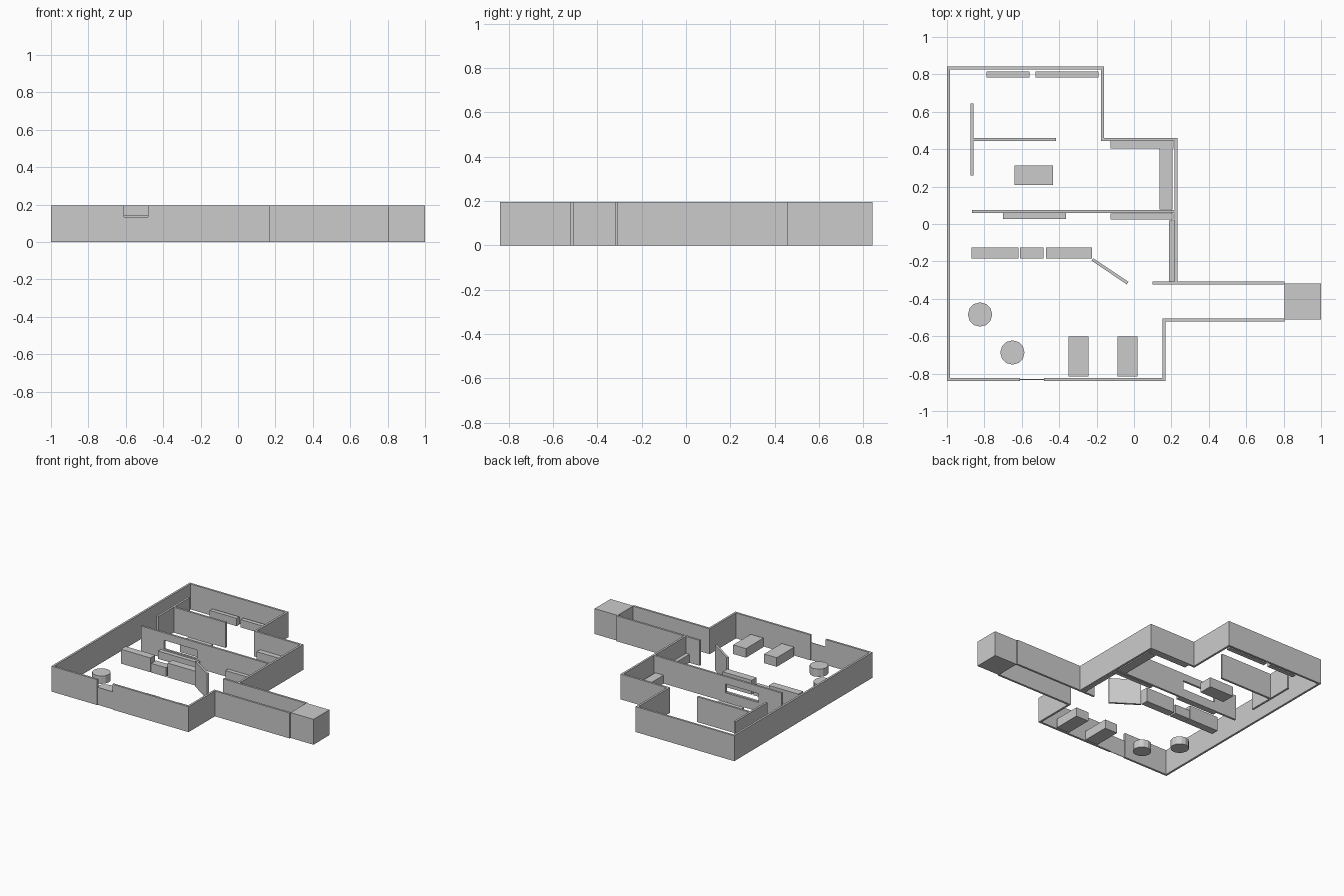
import bpy, bmesh
from mathutils import Vector

if "Cube" in bpy.data.objects:
    bpy.data.objects.remove(bpy.data.objects["Cube"])

H = 0.195   # wall height
T = 0.016   # wall thickness


def finish(name, bm):
    bmesh.ops.recalc_face_normals(bm, faces=bm.faces)
    me = bpy.data.meshes.new(name)
    bm.to_mesh(me)
    bm.free()
    ob = bpy.data.objects.new(name, me)
    bpy.context.collection.objects.link(ob)
    return ob


def box(name, x0, x1, y0, y1, z1, z0=0.0):
    bm = bmesh.new()
    bmesh.ops.create_cube(bm, size=1)
    for v in bm.verts:
        v.co = ((x0 + x1) / 2 + v.co.x * (x1 - x0),
                (y0 + y1) / 2 + v.co.y * (y1 - y0),
                (z0 + z1) / 2 + v.co.z * (z1 - z0))
    return finish(name, bm)


def wall(name, path, t=T, h=H):
    """Wall with mitred corners along a centre line."""
    pts = [Vector(p) for p in path]
    dirs = [(b - a).normalized() for a, b in zip(pts, pts[1:])]
    norms = [Vector((-d.y, d.x)) for d in dirs]
    bm = bmesh.new()
    rings = []
    for i, p in enumerate(pts):
        n0, n1 = norms[max(i - 1, 0)], norms[min(i, len(norms) - 1)]
        m = (n0 + n1) / (1 + n0.dot(n1)) * t / 2
        l, r = p + m, p - m
        rings.append([bm.verts.new((q.x, q.y, z))
                      for q, z in ((l, 0), (r, 0), (r, h), (l, h))])
    for a, b in zip(rings, rings[1:]):
        for k in range(4):
            j = (k + 1) % 4
            bm.faces.new((a[k], a[j], b[j], b[k]))
    bm.faces.new(rings[0])
    bm.faces.new(rings[-1])
    return finish(name, bm)


# Outer shell, open at the front window and the corridor
wall("outer_wall_main", [(-0.61, -0.832), (-0.992, -0.832), (-0.992, 0.834), (-0.168, 0.834),
                         (-0.168, 0.453), (0.225, 0.453), (0.225, -0.308)])
wall("outer_wall_front", [(0.805, -0.513), (0.16, -0.513), (0.16, -0.832), (-0.48, -0.832)])
wall("corridor_back_wall", [(0.10, -0.316), (0.805, -0.316)])
box("corridor_end_block", 0.805, 1.0, -0.511, -0.318, H)
box("front_low_panel", -0.61, -0.48, -0.834, -0.830, 0.135)

# Inner partitions
wall("partition_side", [(-0.866, 0.26), (-0.866, 0.644)])
wall("partition_back", [(-0.858, 0.453), (-0.418, 0.453)])
wall("partition_diagonal", [(-0.222, -0.190), (-0.034, -0.316)])

# Middle partition with a serving window cut through it
mid = wall("partition_middle", [(-0.866, 0.068), (0.217, 0.068)])
cutter = box("window_cutter", -0.67, -0.39, 0.0, 0.14, 0.138, 0.070)
cutter.hide_render = True
mod = mid.modifiers.new("window", 'BOOLEAN')
mod.object = cutter
mod.operation = 'DIFFERENCE'
mod.solver = 'EXACT'
bpy.context.view_layer.objects.active = mid
bpy.ops.object.modifier_apply(modifier=mod.name)
bpy.data.objects.remove(cutter)

# Furniture blocks: name, x0, x1, y0, y1, height
for item in [
    ("back_shelf_left", -0.789, -0.56, 0.783, 0.815, 0.06),
    ("back_shelf_right", -0.527, -0.19, 0.783, 0.815, 0.06),
    ("table", -0.64, -0.432, 0.208, 0.314, 0.075),
    ("window_counter", -0.70, -0.364, 0.028, 0.060, 0.06),
    ("counter_back", -0.125, 0.21, 0.405, 0.445, 0.065),
    ("counter_side", 0.137, 0.207, 0.077, 0.404, 0.065),
    ("counter_middle", -0.125, 0.21, 0.025, 0.056, 0.065),
    ("side_bench", 0.187, 0.216, -0.307, 0.02, 0.065),
    ("divider_left", -0.868, -0.617, -0.184, -0.126, 0.11),
    ("divider_gate", -0.61, -0.484, -0.184, -0.126, 0.07),
    ("divider_right", -0.47, -0.224, -0.184, -0.126, 0.11),
    ("long_table_left", -0.35, -0.243, -0.815, -0.602, 0.07),
    ("long_table_right", -0.088, 0.020, -0.815, -0.602, 0.07),
]:
    box(*item)

# Round tables
for i, (x, y) in enumerate([(-0.823, -0.484), (-0.65, -0.687)]):
    bpy.ops.mesh.primitive_cylinder_add(vertices=12, radius=0.065, depth=0.06,
                                        location=(x, y, 0.03))
    bpy.context.object.name = f"round_table_{i + 1}"
